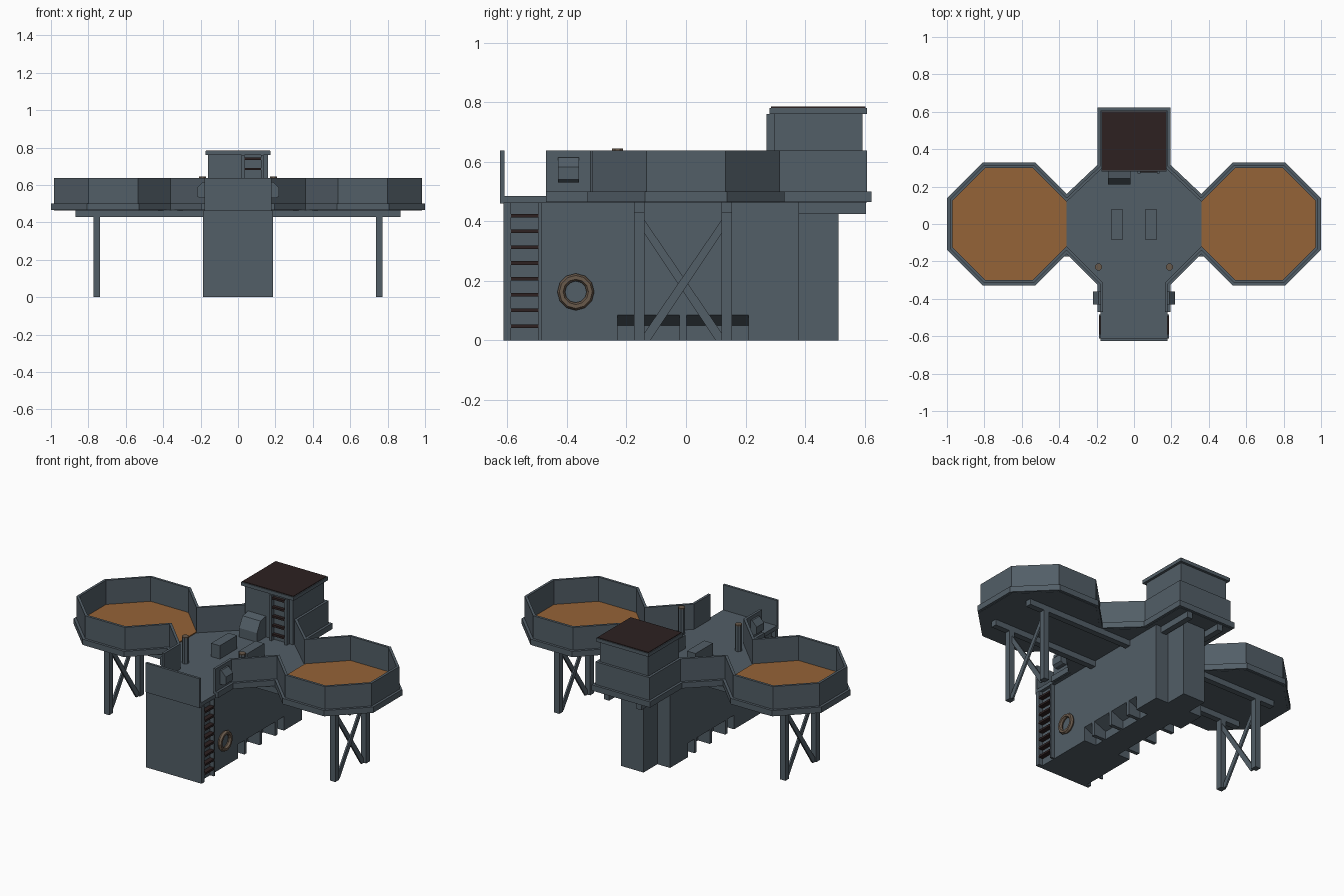
import bpy, bmesh, math
from mathutils import Vector

cube = bpy.data.objects.get("Cube")
if cube:
    bpy.data.objects.remove(cube)


def material(name, rgb):
    m = bpy.data.materials.new(name)
    m.use_nodes = True
    m.diffuse_color = (*rgb, 1)
    m.node_tree.nodes["Principled BSDF"].inputs["Base Color"].default_value = (*rgb, 1)
    return m


STEEL = material("blue_grey_steel", (0.085, 0.112, 0.135))
WOOD = material("orange_planking", (0.30, 0.125, 0.038))
DARK = material("dark_brown", (0.026, 0.015, 0.015))
TAN = material("weathered_tan", (0.14, 0.10, 0.07))


def finish(name, bm, mat, mirror=False):
    bmesh.ops.recalc_face_normals(bm, faces=bm.faces)
    mesh = bpy.data.meshes.new(name)
    bm.to_mesh(mesh)
    bm.free()
    mesh.materials.append(mat)
    ob = bpy.data.objects.new(name, mesh)
    bpy.context.collection.objects.link(ob)
    if mirror:
        ob.modifiers.new("mirror", 'MIRROR').use_mirror_merge = False
    return ob


def prism(name, pts, lo, hi, mat=STEEL, axis='z', mirror=False):
    """Extrude a 2D outline along an axis."""
    place = {'z': lambda a, b, t: (a, b, t),
             'y': lambda a, b, t: (a, t, b),
             'x': lambda a, b, t: (t, a, b)}[axis]
    bm = bmesh.new()
    low = [bm.verts.new(place(a, b, lo)) for a, b in pts]
    high = [bm.verts.new(place(a, b, hi)) for a, b in pts]
    bm.faces.new(low)
    bm.faces.new(high)
    for i in range(len(pts)):
        j = (i + 1) % len(pts)
        bm.faces.new((low[i], low[j], high[j], high[i]))
    return finish(name, bm, mat, mirror)


def box(name, x, y, z, mat=STEEL, mirror=False):
    corners = [(x[0], y[0]), (x[1], y[0]), (x[1], y[1]), (x[0], y[1])]
    return prism(name, corners, z[0], z[1], mat, 'z', mirror)


def offset(path, d):
    """Shift an open path outwards by d with mitred corners."""
    out = []
    for i, p in enumerate(path):
        normals = []
        for a, b in ((i - 1, i), (i, i + 1)):
            if a >= 0 and b < len(path):
                e = (Vector(path[b]) - Vector(path[a])).normalized()
                normals.append(Vector((e.y, -e.x)))
        n = (normals[0] + normals[-1]).normalized()
        out.append(tuple(Vector(p) + n * d / n.dot(normals[0])))
    return out


def ribbon(name, path, inner, outer, lo, hi):
    outline = offset(path, outer) + offset(path, inner)[::-1]
    prism(name, outline, lo, hi, mirror=True)


def ladder(name, rail, rung, count, z0, step, mirror):
    """Rungs between two rails; rail and rung hold x and y ranges."""
    for k, (x, y, top) in enumerate(rail):
        box(f"{name}_rail_{k}", x, y, top, mirror=mirror)
    for k in range(count):
        z = z0 + k * step
        box(f"{name}_rung_{k}", *rung, (z - 0.006, z + 0.006), DARK, mirror)


# Deck outline, one half from front to back
tub = [(0.535, -0.315), (0.8, -0.315), (0.985, -0.132),
       (0.985, 0.132), (0.8, 0.315), (0.535, 0.315)]
half = [(0.18, -0.47), (0.18, -0.32), (0.36, -0.14)] + tub + \
       [(0.36, 0.14), (0.18, 0.31), (0.18, 0.607), (0, 0.607)]
right = [(0.18, -0.615)] + half[:-1]
prism("deck", right + [(-x, y) for x, y in right[::-1]], 0.463, 0.485)
ribbon("parapet", half, -0.015, 0, 0.485, 0.637)
ribbon("deck_ledge", half, 0, 0.015, 0.465, 0.5)
box("front_screen", (-0.18, 0.18), (-0.625, -0.61), (0.46, 0.637))

# Planked gun tub floors
floor = [(0.362, -0.125)] + [(0.67 + (x - 0.67) * 0.955, y * 0.955) for x, y in tub] \
    + [(0.362, 0.125)]
prism("tub_floor", floor, 0.483, 0.491, WOOD, mirror=True)

# Central pier with notched foot
W = 0.16
box("pier_body", (-W, W), (-0.612, 0.38), (0.085, 0.463))
box("pier_front_foot", (-W, W), (-0.612, -0.23), (0, 0.085))
box("pier_rear_foot", (-W, W), (0.21, 0.38), (0, 0.085))
prism("pier_core_foot", [(-W, 0.085), (-0.08, 0.05), (-0.08, 0), (0.08, 0),
                         (0.08, 0.05), (W, 0.085)], -0.23, 0.21, axis='y')
for i, y in enumerate((-0.157, -0.01, 0.137)):
    box(f"foot_fin_{i}", (-W, W), (y - 0.011, y + 0.011), (0, 0.085))
box("pier_rear_column", (-0.075, 0.075), (0.38, 0.512), (0, 0.463))
box("cabin_bearer", (0.09, 0.125), (0.38, 0.605), (0.425, 0.463), mirror=True)

# Cross beams, legs and bracing under the tubs
for side, y in (("front", -0.157), ("rear", 0.137)):
    box(f"{side}_cross_beam", (-0.87, 0.87), (y - 0.018, y + 0.018), (0.428, 0.465))
    box(f"{side}_leg", (0.737, 0.772), (y - 0.018, y + 0.018), (0, 0.43), mirror=True)
for k, s in enumerate((-1, 1)):
    brace = [(-0.01 + s * a, z) for a, z in
             ((-0.147, 0.0), (-0.11, 0.0), (0.147, 0.385), (0.147, 0.43))]
    prism(f"leg_brace_{k}", brace, 0.746 + 0.008 * k, 0.756 + 0.008 * k, axis='x', mirror=True)

# Access ladders on both sides of the pier
X = (W, 0.186)
ladder("side_ladder",
       [(X, (-0.612, -0.587), (0, 0.463)), (X, (-0.495, -0.485), (0, 0.463))],
       ((W, 0.188), (-0.587, -0.495)), 8, 0.048, 0.053, True)

# Life rings, hung at different heights
for name, x, z in (("left_life_ring", 0.174, 0.163), ("right_life_ring", -0.177, 0.29)):
    bpy.ops.mesh.primitive_torus_add(location=(x, -0.37, z), rotation=(0, math.pi / 2, 0),
                                     major_radius=0.049, minor_radius=0.013,
                                     major_segments=12, minor_segments=6)
    ring = bpy.context.object
    ring.name = name
    ring.data.materials.append(TAN)

# Rear cabin with flat roof and ladder
box("cabin", (-W, W), (0.295, 0.592), (0.485, 0.762))
box("roof_slab", (-0.175, 0.175), (0.28, 0.607), (0.76, 0.781))
box("roof_covering", (-0.17, 0.17), (0.285, 0.602), (0.78, 0.785), DARK)
Y = (0.27, 0.295)
ladder("cabin_ladder",
       [((0.02, 0.035), Y, (0.485, 0.76)), ((0.122, 0.137), Y, (0.485, 0.76))],
       ((0.035, 0.122), (0.275, 0.295)), 5, 0.52, 0.055, False)

# Deck fittings
box("ammunition_locker", (0.062, 0.12), (-0.085, 0.08), (0.485, 0.565), mirror=True)
prism("control_desk", [(0.21, 0.485), (0.21, 0.54), (0.243, 0.6), (0.295, 0.61), (0.295, 0.485)],
      -0.14, -0.02, axis='x')
post = [(0.19 + 0.02 * math.cos(a * math.pi / 4 + math.pi / 8),
         -0.23 + 0.02 * math.sin(a * math.pi / 4 + math.pi / 8)) for a in range(8)]
prism("mooring_post", post, 0.485, 0.638, mirror=True)
prism("mooring_post_cap", post, 0.638, 0.645, TAN, mirror=True)
prism("side_lamp", [(0.18, 0.615), (0.19, 0.615), (0.22, 0.583), (0.22, 0.54), (0.205, 0.53),
                    (0.18, 0.53)], -0.43, -0.36, axis='y', mirror=True)
